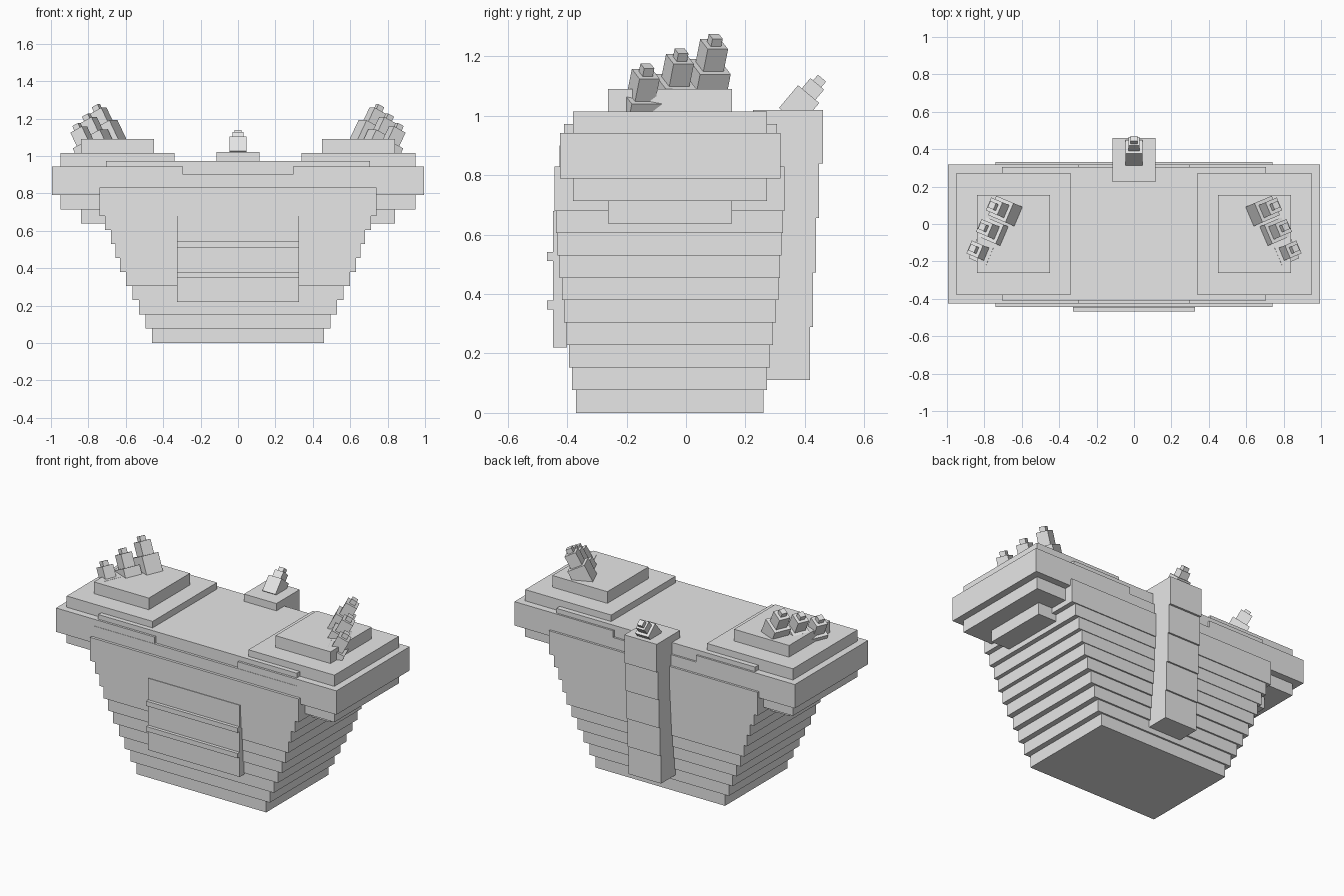
import bpy, bmesh, math
from mathutils import Matrix, Vector

if "Cube" in bpy.data.objects:
    bpy.data.objects.remove(bpy.data.objects["Cube"])

grey = bpy.data.materials.new("plain grey")
grey.diffuse_color = (0.8, 0.8, 0.8, 1)
grey.use_nodes = True
grey.node_tree.nodes["Principled BSDF"].inputs["Base Color"].default_value = grey.diffuse_color


def add_box(bm, x0, x1, y0, y1, z0, z1, frame=Matrix()):
    size = Matrix.Diagonal((x1 - x0, y1 - y0, z1 - z0, 1))
    mid = Matrix.Translation(((x0 + x1) / 2, (y0 + y1) / 2, (z0 + z1) / 2))
    bmesh.ops.create_cube(bm, size=1, matrix=frame @ mid @ size)


def make(name, boxes, frame=Matrix()):
    bm = bmesh.new()
    for b in boxes:
        add_box(bm, *b, frame=frame)
    bmesh.ops.recalc_face_normals(bm, faces=bm.faces)
    me = bpy.data.meshes.new(name)
    bm.to_mesh(me)
    bm.free()
    me.materials.append(grey)
    ob = bpy.data.objects.new(name, me)
    bpy.context.collection.objects.link(ob)
    return ob


def claw(name, tip, yaw, lean, tiers):
    # tiers run from the tip down: (width, length); local +z is the claw axis
    frame = Matrix.Translation(tip) @ Matrix.Rotation(yaw, 4, 'Z') @ Matrix.Rotation(lean, 4, 'Y')
    boxes, z = [], 0
    for w, length in tiers:
        boxes.append((-w / 2, w / 2, -w / 2, w / 2, z - length, z))
        z -= length
    return make(name, boxes, frame)


# Stepped body: half width, front y, back y, bottom z, top z
layers = [
    (.46, -.371, .261, 0, .077), (.495, -.384, .272, .077, .153),
    (.53, -.394, .283, .153, .229), (.565, -.402, .293, .229, .305),
    (.60, -.411, .303, .305, .38), (.63, -.418, .312, .38, .455),
    (.655, -.426, .317, .455, .53), (.68, -.432, .321, .53, .605),
    (.71, -.437, .326, .605, .68), (.74, -.443, .332, .68, .83),
    (.72, -.426, .318, .83, .90), (.705, -.41, .306, .90, .973),
]
make("body", [(-w, w, y0, y1, z0, z1) for w, y0, y1, z0, z1 in layers])

# Belly plate with two ridges
make("belly_plate", [(-.325, .325, -.447, -.40, .22, .68)])
make("belly_ridges", [(-.325, .325, -.468, -.44, z, z + .031) for z in (.348, .511)])

# Shoulders and claws on both sides
for side, s in (("right", 1), ("left", -1)):
    steps = [(.295, .995, -.424, .318, .79, .943),
             (.34, .95, -.38, .273, .943, 1.015), (.34, .95, -.38, .273, .713, .79),
             (.45, .84, -.262, .155, 1.015, 1.09), (.45, .84, -.262, .155, .638, .713)]
    make(side + "_shoulder", [(min(s * a, s * b), max(s * a, s * b), *r) for a, b, *r in steps])
    for i in range(3):
        tip = Vector((s * (.76 + .052 * i), .10 - .115 * i, 1.268 - .05 * i))
        claw(f"{side}_claw_{i + 1}", tip, s * math.radians(23), s * math.radians(27),
             [(.037, .03), (.074, .085), (.112, .13)])

# Tail column up the back
tail = [(.25, .417, .11, .29), (.25, .427, .29, .473), (.25, .437, .473, .657),
        (.25, .448, .657, .84), (.225, .461, .84, 1.02)]
make("tail", [(-.115, .115, *t) for t in tail])
claw("tail_claw", Vector((0, .458, 1.127)), math.radians(90), math.radians(40),
     [(.036, .025), (.06, .045), (.093, .10)])
